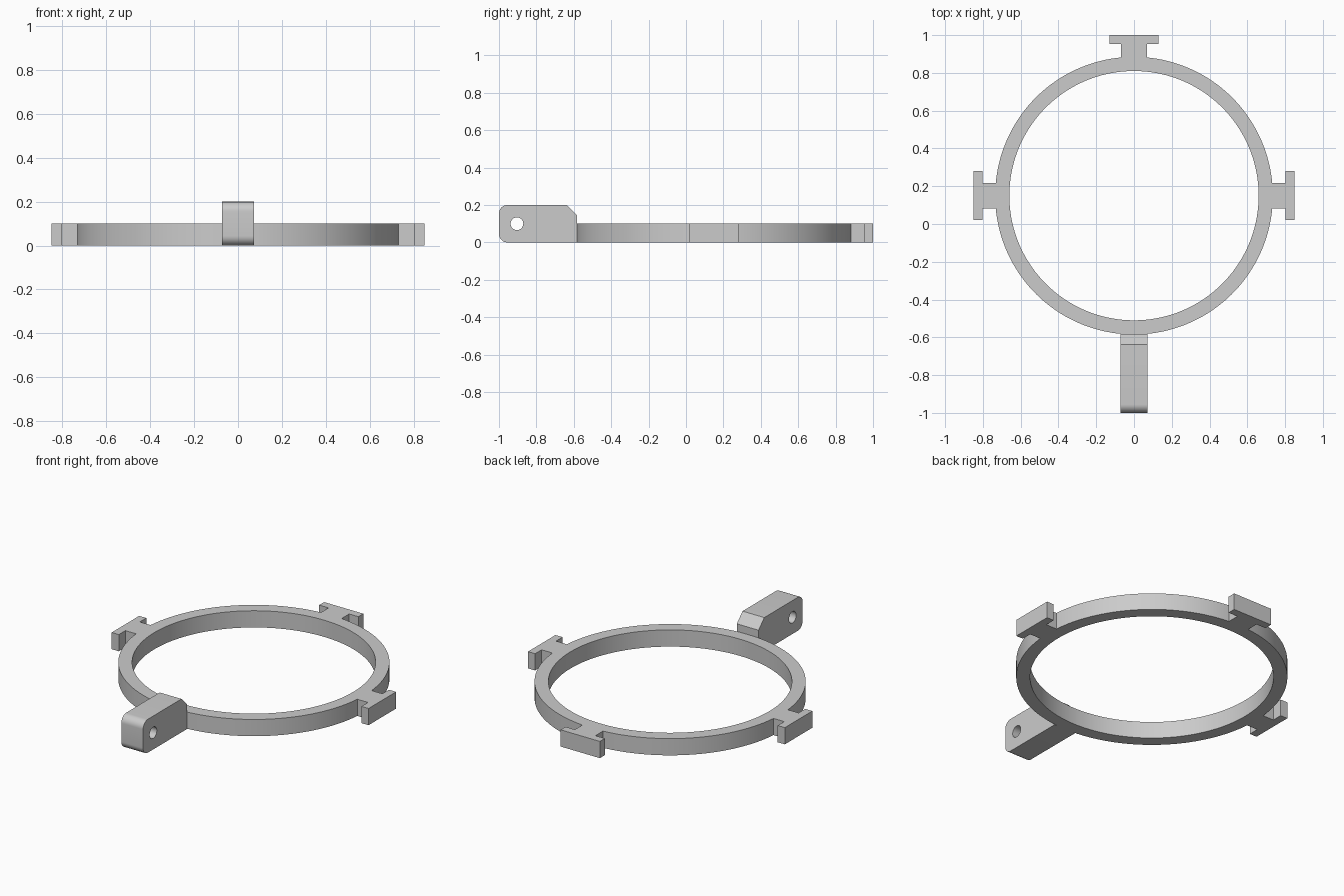
import bpy, bmesh
from math import sin, cos, asin, pi, radians
from mathutils import Matrix

cube = bpy.data.objects.get("Cube")
if cube:
    bpy.data.objects.remove(cube, do_unlink=True)

grey = bpy.data.materials.new("plain_grey")
grey.use_nodes = True
grey.diffuse_color = (0.6, 0.6, 0.6, 1)
grey.node_tree.nodes["Principled BSDF"].inputs["Base Color"].default_value = (0.6, 0.6, 0.6, 1)


def arc(cx, cy, r, start, end, steps):
    """Points along a circular arc, both ends included."""
    return [(cx + r * cos(start + (end - start) * i / steps),
             cy + r * sin(start + (end - start) * i / steps)) for i in range(steps + 1)]


def plate(name, loops, thickness, matrix):
    """Extrude a filled outline (first loop) with holes (other loops)."""
    curve = bpy.data.curves.new(name, 'CURVE')
    curve.dimensions = '2D'
    curve.fill_mode = 'BOTH'
    curve.extrude = thickness / 2
    for loop in loops:
        spline = curve.splines.new('POLY')
        spline.points.add(len(loop) - 1)
        for point, (x, y) in zip(spline.points, loop):
            point.co = (x, y, 0, 1)
        spline.use_cyclic_u = True
    obj = bpy.data.objects.new(name, curve)
    bpy.context.collection.objects.link(obj)
    bpy.ops.object.select_all(action='DESELECT')
    obj.select_set(True)
    bpy.context.view_layer.objects.active = obj
    bpy.ops.object.convert(target='MESH')
    obj = bpy.context.view_layer.objects.active
    obj.name = name
    bm = bmesh.new()
    bm.from_mesh(obj.data)
    bmesh.ops.remove_doubles(bm, verts=bm.verts, dist=0.0002)
    bmesh.ops.recalc_face_normals(bm, faces=bm.faces)
    bm.transform(matrix)
    bm.to_mesh(obj.data)
    bm.free()
    obj.data.materials.clear()
    obj.data.materials.append(grey)
    bpy.ops.object.shade_smooth_by_angle(angle=radians(30))
    return obj


# Ring with three T-shaped tabs, as one outline
OUTER, INNER, HEIGHT = 0.735, 0.66, 0.1
STEM, CAP, CAP_IN, CAP_OUT = 0.068, 0.13, 0.803, 0.85
half = asin(STEM / OUTER)
outline = []
for angle, following in ((0, pi / 2), (pi / 2, pi), (pi, 2 * pi)):
    tab = [(CAP_IN, -STEM), (CAP_IN, -CAP), (CAP_OUT, -CAP),
           (CAP_OUT, CAP), (CAP_IN, CAP), (CAP_IN, STEM)]
    c, s = cos(angle), sin(angle)
    outline += [(u * c - v * s, u * s + v * c) for u, v in tab]
    steps = int((following - angle) / radians(2.5))
    outline += arc(0, 0, OUTER, angle + half, following - half, steps)
plate("ring_with_tabs", [outline, arc(0, 0, INNER, 0, 2 * pi, 144)[:-1]],
      HEIGHT, Matrix.Translation((0, 0.15, HEIGHT / 2)))

# Hinge lug: side profile in (y, z), extruded across x
FRONT, REAR, TOP, R = -1.0, -0.583, 0.2, 0.045
profile = [(REAR, 0), (REAR, 0.145), (-0.637, TOP)]
profile += arc(FRONT + R, TOP - R, R, pi / 2, pi, 10)
profile += arc(FRONT + R, R, R, pi, 1.5 * pi, 10)
pin_hole = arc(-0.904, 0.1, 0.034, 0, 2 * pi, 40)[:-1]
side_on = Matrix(((0, 0, 1, 0), (1, 0, 0, 0), (0, 1, 0, 0), (0, 0, 0, 1)))
plate("hinge_lug", [profile, pin_hole], 0.144, side_on)
